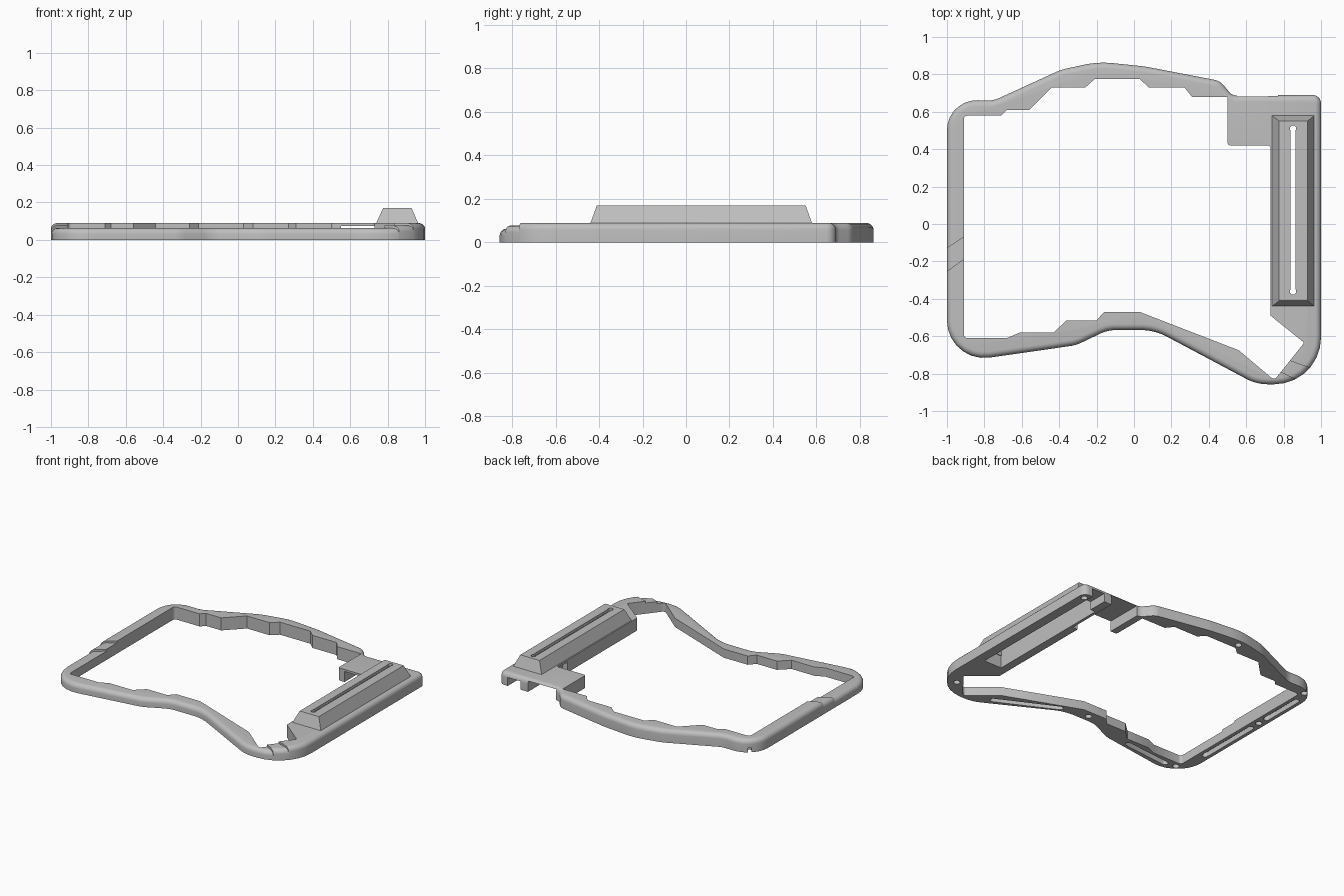
import bpy, bmesh, math
from mathutils import Vector, Matrix

cube = bpy.data.objects.get("Cube")
if cube:
    bpy.data.objects.remove(cube, do_unlink=True)

grey = bpy.data.materials.new("grey plastic")
grey.use_nodes = True
COLOUR = (0.52, 0.52, 0.52, 1)
grey.diffuse_color = COLOUR
grey.node_tree.nodes["Principled BSDF"].inputs["Base Color"].default_value = COLOUR


def fillet(corners, steps=7):
    """Round every (x, y, radius) corner of a closed outline."""
    out = []
    for i, (x, y, r) in enumerate(corners):
        p = Vector((x, y))
        a = Vector(corners[i - 1][:2])
        b = Vector(corners[(i + 1) % len(corners)][:2])
        u, v = (p - a).normalized(), (b - p).normalized()
        turn = math.atan2(u.x * v.y - u.y * v.x, u.dot(v))
        if r == 0 or abs(turn) < 0.02:
            out.append(p)
            continue
        start = p - u * r * math.tan(abs(turn) / 2)
        centre = start + Vector((-u.y, u.x)) * math.copysign(r, turn)
        for k in range(steps + 1):
            out.append(centre + Matrix.Rotation(turn * k / steps, 2) @ (start - centre))
    return out


def inset(points, d):
    """Move a clockwise outline inward by d."""
    out = []
    for i, p in enumerate(points):
        u = (p - points[i - 1]).normalized()
        v = (points[(i + 1) % len(points)] - p).normalized()
        n = Vector((u.y + v.y, -u.x - v.x)).normalized()
        out.append(p + n * d / max(0.5, n.dot(Vector((u.y, -u.x)))))
    return out


def loft(name, rings, helper=False):
    """Skin a stack of (outline, z) rings into a closed solid."""
    bm = bmesh.new()
    loops = [[bm.verts.new((p[0], p[1], z)) for p in pts] for pts, z in rings]
    n = len(loops[0])
    for low, high in zip(loops, loops[1:]):
        for i in range(n):
            j = (i + 1) % n
            bm.faces.new((low[i], low[j], high[j], high[i]))
    bm.faces.new(loops[0])
    bm.faces.new(loops[-1])
    bmesh.ops.recalc_face_normals(bm, faces=bm.faces[:])
    mesh = bpy.data.meshes.new(name)
    bm.to_mesh(mesh)
    bm.free()
    mesh.materials.append(grey)
    ob = bpy.data.objects.new(name, mesh)
    bpy.context.collection.objects.link(ob)
    ob.hide_render = helper
    return ob


def rect(x0, x1, y0, y1):
    return [(x0, y0), (x0, y1), (x1, y1), (x1, y0)]


def prism(name, pts, z0, z1):
    return loft(name, [(pts, z0), (pts, z1)], True)


def capsule(a, b, width):
    """Round-ended slot outline from a to b."""
    a, b = Vector(a), Vector(b)
    base = math.atan2(b.y - a.y, b.x - a.x) + math.pi / 2
    pts = []
    for c, off in ((a, 0), (b, math.pi)):
        for k in range(9):
            t = base + off + math.pi * k / 8
            pts.append(c + Vector((math.cos(t), math.sin(t))) * width / 2)
    return pts


def boolean(ob, cutter, operation="DIFFERENCE"):
    mod = ob.modifiers.new(operation, "BOOLEAN")
    mod.operation, mod.object, mod.solver = operation, cutter, "EXACT"


def finish(ob, cutters):
    """Apply the cuts and shade smooth with sharp edges kept."""
    bpy.ops.object.select_all(action="DESELECT")
    bpy.context.view_layer.objects.active = ob
    ob.select_set(True)
    for c, op in cutters:
        boolean(ob, c, op)
    for m in list(ob.modifiers):
        bpy.ops.object.modifier_apply(modifier=m.name)
    bpy.ops.object.shade_smooth_by_angle(angle=math.radians(32))


# Outer and inner outlines of the frame, clockwise
outer = fillet([
    (-1, .665, .16), (-.75, .66, .14), (-.39, .825, .35), (-.19, .868, .5),
    (.06, .842, .5), (.46, .765, .08), (.525, .687, .05), (1, .69, .045),
    (1, -.857, .25), (.655, -.857, .25), (.11, -.567, .3), (-.14, -.567, .2),
    (-.31, -.648, .2), (-1, -.747, .2)])
inner = fillet([
    (-.91, .58, .02), (-.71, .58, 0), (-.68, .61, 0), (-.56, .61, 0),
    (-.44, .73, 0), (-.26, .73, 0), (-.21, .775, 0), (.03, .775, 0),
    (.08, .73, 0), (.27, .73, 0), (.31, .68, 0), (.5, .68, 0),
    (.5, .42, .015), (.73, .42, .015), (.73, -.49, 0), (.91, -.635, .01),
    (.75, -.835, .02), (.56, -.675, 0), (.03, -.47, 0), (-.16, -.47, 0),
    (-.2, -.515, 0), (-.36, -.515, 0), (-.43, -.58, 0), (-.61, -.58, 0),
    (-.68, -.61, 0), (-.91, -.61, .02)])

opening = prism("opening_cutter", inner, -.5, .5)

# Lines where the frame steps down towards the front
upper_line = [(-1.2, -.26), (-.91, -.07), (.4, -.3), (.8, -.72), (1.2, -.86)]
lower_line = [(-1.2, -.4), (-.91, -.19), (.4, -.4), (.77, -.785), (1.2, -1)]
back_zone = upper_line + [(1.2, 1.2), (-1.2, 1.2)]
step_zone = lower_line + upper_line[::-1]
front_zone = lower_line + [(1.2, -1.2), (-1.2, -1.2)]

# Recesses in the underside: grooves, round pockets and the rail channel
pockets = []
for a, b in [((.16, -.555), (.56, -.755)), ((-.48, -.63), (-.82, -.665)),
             ((-.955, -.42), (-.955, .04)), ((-.955, .2), (-.955, .5))]:
    pockets.append(prism("groove_cutter", capsule(a, b, .04), -.1, .035))
for x, y in [(.89, -.73), (-.05, -.52), (-.9, -.65), (-.955, .12),
             (-.93, .61), (-.2, .815), (.96, .64)]:
    p = Vector((x, y))
    pockets.append(prism("pocket_cutter", capsule(p - Vector((.0005, 0)), p, .044), -.1, .03))
pockets += [
    prism("channel_cutter", rect(.79, .93, -.4, .55), -.1, .2),
    prism("port_cutter", rect(.55, .77, .3, .8), -.1, .075),
    prism("small_port_cutter", rect(.83, .93, .54, .8), -.1, .06)]

# Frame pieces, each with a rounded outer top edge
ROUND = .032
for name, top, zone in [("back_frame", .09, back_zone),
                        ("step_frame", .077, step_zone),
                        ("front_frame", .063, front_zone)]:
    rings = [(outer, 0)]
    for k in range(6):
        t = math.pi / 2 * k / 5
        rings.append((inset(outer, ROUND * (1 - math.cos(t))),
                      top - ROUND + ROUND * math.sin(t)))
    piece = loft(name, rings)
    region = prism(name + "_zone", zone, -.5, .5)
    finish(piece, [(region, "INTERSECT"), (opening, "DIFFERENCE")]
           + [(c, "DIFFERENCE") for c in pockets])

# Raised rail with sloping sides, hollow below, and a slot through its top
rail = loft("slider_rail", [(rect(.738, .964, -.44, .58), .088),
                            (rect(.776, .928, -.41, .55), .17)])
hollow = prism("rail_hollow_cutter", rect(.79, .914, -.395, .535), 0, .15)
slot = prism("slot_cutter", rect(.837, .863, -.36, .51), 0, .3)
ends = [prism("slot_end_cutter", capsule((.85, y), (.8505, y), .034), 0, .3)
        for y in (-.36, .51)]
finish(rail, [(c, "DIFFERENCE") for c in [hollow, slot] + ends])

# Remove the helper cutters
for ob in list(bpy.context.scene.objects):
    if ob.hide_render:
        bpy.data.objects.remove(ob, do_unlink=True)
